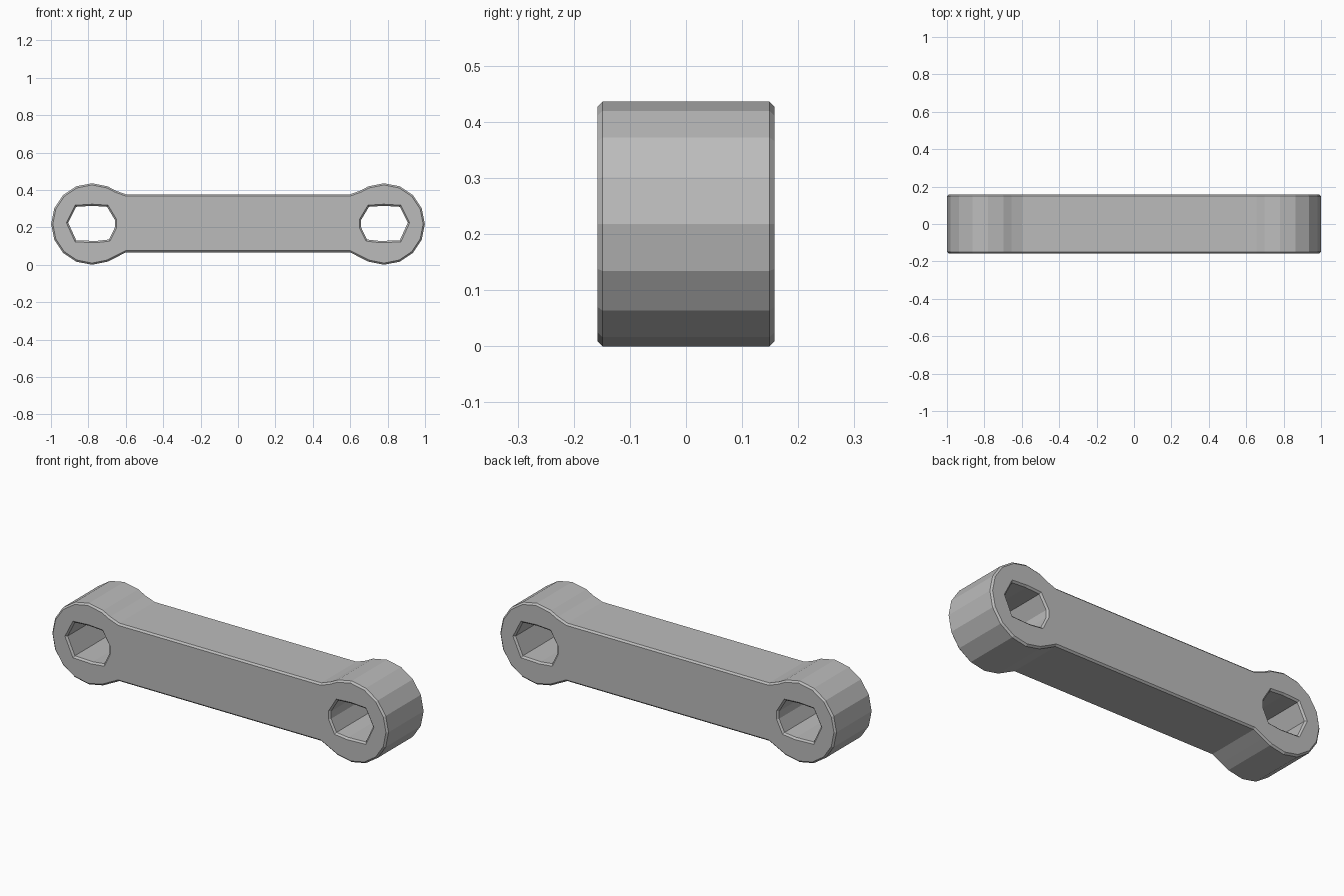
import bpy, bmesh, math

if "Cube" in bpy.data.objects:
    bpy.data.objects.remove(bpy.data.objects["Cube"])

RING_X, RING_Z, RING_R = 0.781, 0.218, 0.218
Y_FRONT, Y_BACK = -0.158, 0.158


def mirrored(points):
    return [(-x, z) for x, z in reversed(points)]


# Right half of the silhouette: bar end, flare, round eye, flare, bar end
arc = [math.radians(-112.5 + 22.5 * i) for i in range(11)]
right_side = [(0.60, 0.066), (0.655, 0.038)]
right_side += [(RING_X + RING_R * math.cos(a), RING_Z + RING_R * math.sin(a)) for a in arc]
right_side += [(0.655, 0.397), (0.60, 0.377)]
outline = right_side + mirrored(right_side)

# Faceted pin hole, mirrored to the other end
hole = [(0.69, 0.135), (0.76, 0.127), (0.865, 0.131), (0.908, 0.225), (0.865, 0.31),
        (0.78, 0.315), (0.70, 0.31), (0.658, 0.24), (0.658, 0.20)]

# Fill the profile with both holes left open, then extrude through the thickness
bm = bmesh.new()
edges = []
for loop in (outline, hole, mirrored(hole)):
    verts = [bm.verts.new((x, Y_FRONT, z)) for x, z in loop]
    edges += [bm.edges.new((v, verts[(i + 1) % len(verts)])) for i, v in enumerate(verts)]
bmesh.ops.triangle_fill(bm, use_beauty=True, edges=edges)
extruded = bmesh.ops.extrude_face_region(bm, geom=bm.faces[:], use_keep_orig=True)
for v in extruded["geom"]:
    if isinstance(v, bmesh.types.BMVert):
        v.co.y = Y_BACK
bmesh.ops.recalc_face_normals(bm, faces=bm.faces[:])

# Small chamfer on the front and back rims
rims = [e for e in bm.edges if len(e.link_faces) == 2
        and e.calc_face_angle() > math.radians(70)
        and abs(e.verts[0].co.y - e.verts[1].co.y) < 1e-5]
bmesh.ops.bevel(bm, geom=rims, offset=0.009, segments=1, affect='EDGES', profile=0.5)
bmesh.ops.recalc_face_normals(bm, faces=bm.faces[:])

mesh = bpy.data.meshes.new("link_bar")
bm.to_mesh(mesh)
bm.free()
link = bpy.data.objects.new("link_bar", mesh)
bpy.context.collection.objects.link(link)

# Plain grey metal
grey = bpy.data.materials.new("grey_metal")
grey.diffuse_color = (0.5, 0.5, 0.5, 1)
grey.use_nodes = True
grey.node_tree.nodes["Principled BSDF"].inputs["Base Color"].default_value = grey.diffuse_color
mesh.materials.append(grey)
